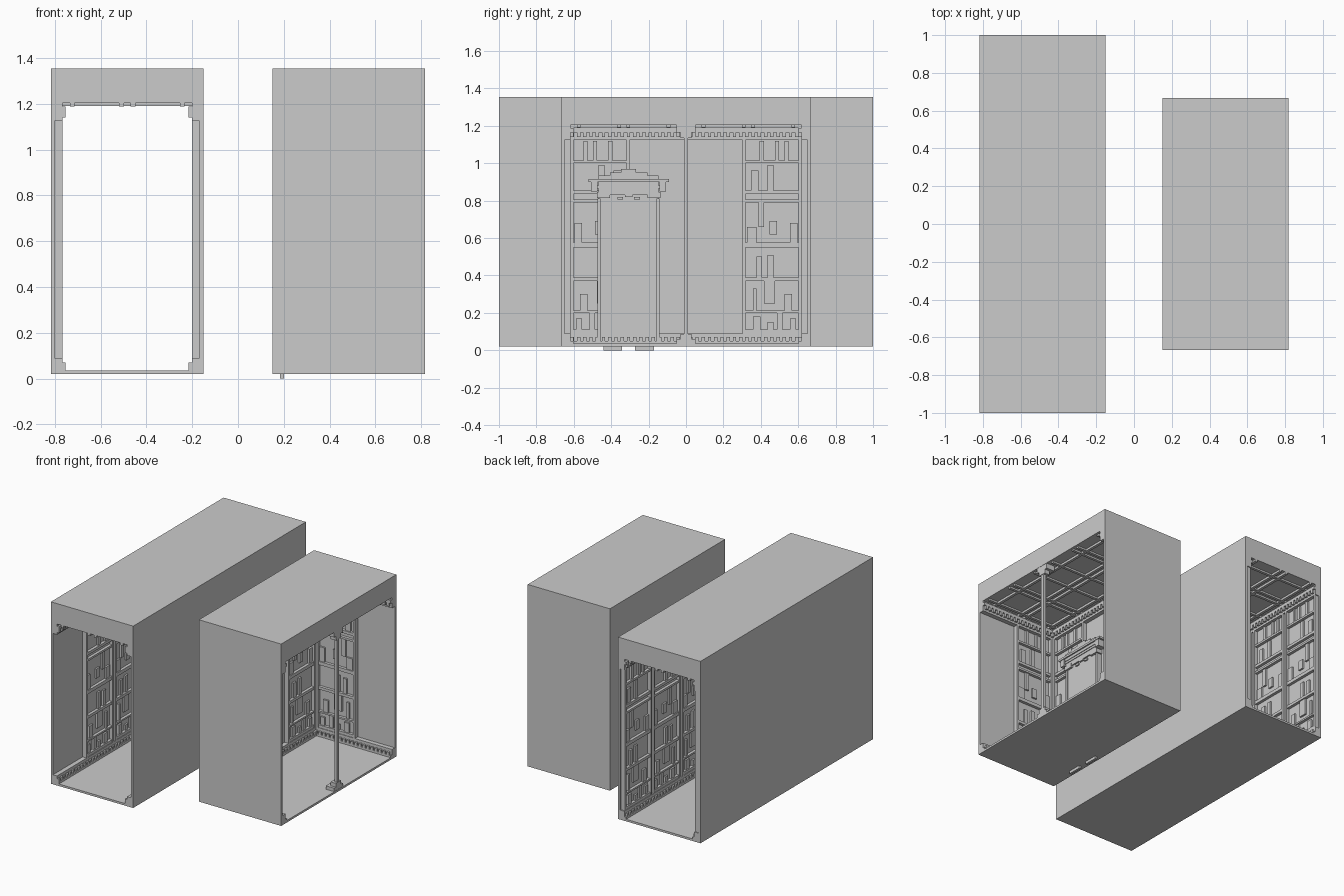
import bpy, bmesh

if "Cube" in bpy.data.objects:
    bpy.data.objects.remove(bpy.data.objects["Cube"])

X0, X1, L, TOP, BOT = 0.15, 0.817, 0.667, 1.353, 0.02
CEIL, FLOOR, SKIN = 1.203, 0.035, 0.017


class Part:
    """Collects boxes into one named mesh object."""
    def __init__(self, name):
        self.name, self.bm = name, bmesh.new()

    def box(self, a, b):
        lo = [min(p, q) for p, q in zip(a, b)]
        hi = [max(p, q) for p, q in zip(a, b)]
        r = bmesh.ops.create_cube(self.bm, size=1)
        for v in r["verts"]:
            v.co = [lo[i] + (v.co[i] + 0.5) * (hi[i] - lo[i]) for i in range(3)]

    def done(self):
        me = bpy.data.meshes.new(self.name)
        self.bm.to_mesh(me)
        self.bm.free()
        bpy.context.collection.objects.link(bpy.data.objects.new(self.name, me))


# wall frames: u runs along the wall, d goes into the room from the outer skin
walls = {
    "corridor_left": lambda u, d, z: (-X1 + d, u, z),
    "corridor_right": lambda u, d, z: (-X0 - d, u, z),
    "room_back": lambda u, d, z: (X0 + d, u, z),
    "room_front_side": lambda u, d, z: (u, -L + d, z),
    "room_rear_side": lambda u, d, z: (u, L - d, z),
}
spans = {k: (-1, 1) if "corr" in k else (-L, L) if "back" in k else (X0, X1) for k in walls}

# panel relief, u 0..0.31: (u0, u1, z0, z1)
rails = [(0.09, 0.11), (0.20, 0.212), (0.37, 0.39), (0.55, 0.575),
         (0.79, 0.805), (0.835, 0.855), (1.0, 1.015)]
blocks = [
    (.07, .09, 1.015, 1.12), (.12, .14, 1.015, 1.12), (.20, .225, 1.015, 1.12),
    (.15, .18, .855, .99), (.23, .27, .855, .96),
    (.02, .06, .575, .68), (.13, .17, .62, .69), (.20, .23, .66, .79), (.24, .29, .575, .66),
    (.15, .18, .39, .51), (.21, .24, .39, .50),
    (.05, .09, .212, .30), (.14, .20, .25, .37), (.24, .26, .212, .33),
    (.03, .06, .11, .17), (.10, .13, .11, .20), (.15, .18, .11, .15), (.22, .26, .11, .18),
]


def panel(part, m, start, sign):
    """One relief panel growing from u = start in direction sign."""
    w = 0.31
    def add(u0, u1, z0, z1, d):
        part.box(m(start + sign * u0, SKIN, z0), m(start + sign * u1, d, z1))
    for u in (0, 0.30):
        add(u, u + .016, 0.09, 1.13, 0.05)
    for z0, z1 in rails:
        add(0, w, z0, z1, 0.046)
    for u0, u1, z0, z1 in blocks:
        add(u0, u1, z0, z1, 0.038)
    add(0, w, 0.09, 1.13, 0.025)


def trim(part, m, u0, u1):
    """Toothed skirting and cornice."""
    part.box(m(u0, SKIN, FLOOR), m(u1, 0.05, 0.09))
    part.box(m(u0, SKIN, FLOOR), m(u1, 0.065, 0.05))
    part.box(m(u0, SKIN, 1.125), m(u1, 0.05, CEIL))
    part.box(m(u0, SKIN, 1.165), m(u1, 0.065, 1.187))
    n = round((u1 - u0) / 0.0333)
    for i in range(n):
        a = u0 + (u1 - u0) * i / n
        part.box(m(a, SKIN, 0.05), m(a + .018, 0.065, 0.07))
        part.box(m(a, SKIN, 1.14), m(a + .018, 0.065, 1.165))


# outer shells: slabs and walls
for name, xa, xb, ye in (("corridor", -X1, -X0, 1), ("room", X0, X1, L)):
    p = Part(name + "_floor")
    p.box((xa, -ye, BOT), (xb, ye, FLOOR))
    p.done()
    p = Part(name + "_roof")
    p.box((xa, -ye, CEIL), (xb, ye, TOP))
    p.done()

    # ceiling beams, four per tile each way
    p = Part(name + "_ceiling_beams")
    xc = (xa + xb) / 2
    offs = (-0.24, -0.025, 0.025, 0.24)
    for o in offs:
        p.box((xc + o - .01, -ye, 1.187), (xc + o + .01, ye, CEIL))
    for c in ((-L, 0, L) if name == "corridor" else (-L / 2, L / 2)):
        for o in offs:
            p.box((xa + SKIN, c + o - .01, 1.19), (xb - SKIN, c + o + .01, CEIL))
    p.done()

for name, m in walls.items():
    a, b = spans[name]
    p = Part(name + "_wall")
    p.box(m(a, 0, BOT), m(b, SKIN, CEIL))
    p.done()
    p = Part(name + "_trim")
    trim(p, m, a if "corr" in name else a + SKIN, b if "back" not in name else b - SKIN)
    p.done()
    p = Part(name + "_panels")
    if "corr" in name:
        # first bay at the front stays plain, the rest is panelled
        for i in range(5):
            s = -L + i * L / 2
            if i % 2:
                panel(p, m, s + 0.325, -1)
            else:
                panel(p, m, s + 0.01, 1)
    elif "back" in name:
        panel(p, m, -L + 0.05, 1)
        panel(p, m, L - 0.05, -1)
    else:
        panel(p, m, X0 + 0.05, 1)
    p.done()

# slim post in the open side of the room
p = Part("room_post")
p.box((0.79, -.012, FLOOR), (0.812, .012, CEIL))
for z0, z1, r in ((FLOOR, .06, .05), (.06, .088, .03), (1.165, CEIL, .05), (1.135, 1.165, .03)):
    p.box((0.812 - 1.3 * r, -r, z0), (0.815, r, z1))
p.done()

# door with stepped pediment on the back wall
C = -0.307
p = Part("door_leaf")
p.box((0.167, C - .16, 0.03), (0.2, C + .16, 0.85))
p.done()
p = Part("door_frame")
for s in (-1, 1):
    p.box((0.167, C + s * .15, 0.03), (0.21, C + s * .165, 0.81))
    p.box((0.183, C + s * .035, 0.0), (0.2, C + s * .135, 0.035))      # feet
    p.box((0.167, C + s * .10, 0.815), (0.215, C + s * .17, 0.845))    # corbels
    p.box((0.167, C + s * .03, 0.805), (0.21, C + s * .06, 0.82))
    p.box((0.167, C + s * .165, 0.85), (0.225, C + s * .20, 0.905))
p.box((0.167, C - .02, 0.82), (0.212, C + .02, 0.835))
p.done()
p = Part("door_pediment")
for w, z0, z1, x in ((.16, .83, .865, .21), (.18, .865, .88, .215), (.16, .88, .90, .22),
                     (.215, .90, .915, .23), (.16, .915, .933, .22),
                     (.10, .933, .95, .215), (.04, .95, .968, .21)):
    p.box((0.167, C - w, z0), (x, C + w, z1))
p.done()
